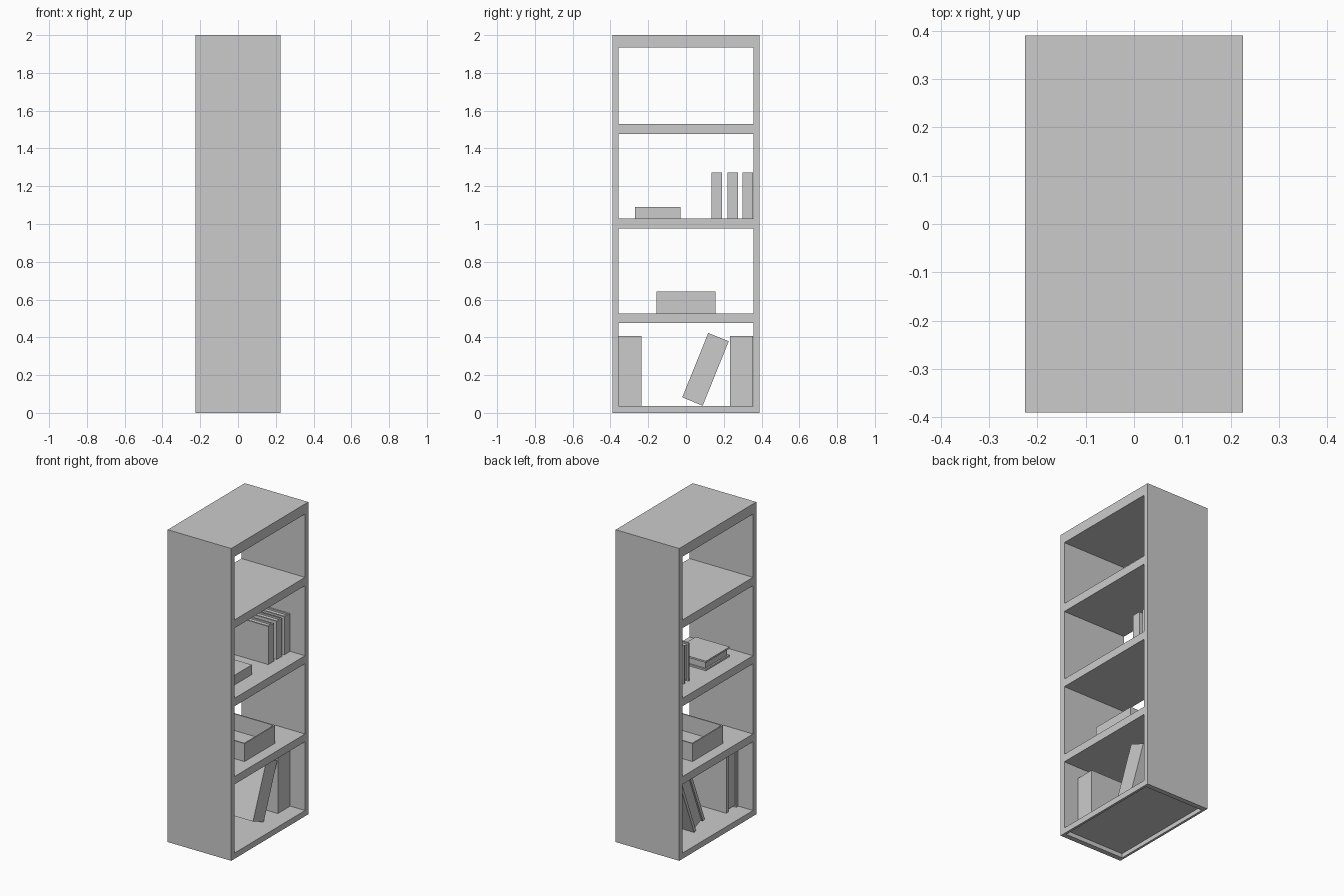
import bpy
import bmesh
import math
from mathutils import Matrix, Vector

cube = bpy.data.objects.get("Cube")
if cube:
    bpy.data.objects.remove(cube, do_unlink=True)

grey = bpy.data.materials.new("light grey")
grey.use_nodes = True
grey.diffuse_color = (0.6, 0.6, 0.6, 1)
grey.node_tree.nodes["Principled BSDF"].inputs["Base Color"].default_value = (0.6, 0.6, 0.6, 1)


def build(name, boxes, location=(0, 0, 0), tilt=0):
    """Make one object from boxes given as x, y and z ranges."""
    bm = bmesh.new()
    for ranges in boxes:
        size = [b - a for a, b in ranges]
        centre = Vector([(a + b) / 2 for a, b in ranges])
        matrix = Matrix.Translation(centre) @ Matrix.Diagonal((*size, 1))
        bmesh.ops.create_cube(bm, size=1, matrix=matrix)
    mesh = bpy.data.meshes.new(name)
    bm.to_mesh(mesh)
    bm.free()
    mesh.materials.append(grey)
    obj = bpy.data.objects.new(name, mesh)
    obj.location = location
    obj.rotation_euler.x = math.radians(tilt)
    bpy.context.collection.objects.link(obj)
    return obj


def book(name, y, z, thick, tall, tilt=0):
    """Two covers and a spine on +x, with the pages set back between them."""
    d, c, r = 0.12, thick * 0.17, 0.01
    build(name, [
        ((-d, d), (0, c), (0, tall)),
        ((-d, d), (thick - c, thick), (0, tall)),
        ((d - c, d), (c, thick - c), (0, tall)),
        ((r - d, d - c), (c, thick - c), (r, tall - r)),
    ], (0, y, z), tilt)


# Case
DEPTH, WIDTH, INNER = 0.225, 0.39, 0.357
across, between = (-DEPTH, DEPTH), (-INNER, INNER)
build("right_side_panel", [(across, (-WIDTH, -INNER), (0, 2))])
build("left_side_panel", [(across, (INNER, WIDTH), (0, 2))])
for name, low, high in (("top_board", 1.935, 2), ("upper_shelf", 1.477, 1.53),
                        ("middle_shelf", 0.977, 1.028), ("lower_shelf", 0.477, 0.527)):
    build(name, [(across, between, (low, high))])

# Bottom board, hollow underneath with a thin rail along each open side
RAIL = DEPTH - 0.015
build("bottom_board", [
    (across, between, (0.027, 0.037)),
    ((RAIL, DEPTH), between, (0, 0.027)),
    ((-DEPTH, -RAIL), between, (0, 0.027)),
])

# Books
for i, y in enumerate((0.135, 0.22, 0.298)):
    book(f"thin_book_{i + 1}", y, 1.028, 0.056, 0.244)
book("flat_book", -0.03, 1.028, 0.062, 0.24, 90)
book("thick_book_right", -0.357, 0.037, 0.121, 0.37)
book("thick_book_left", 0.232, 0.037, 0.122, 0.37)
book("leaning_book", -0.02, 0.082, 0.117, 0.368, -22)

# Open storage box
H, T, LOW, HIGH = 0.155, 0.008, 0.527, 0.642
walls = [((-H, H), (-H, H), (LOW, LOW + T))]
for a, b in ((-H, T - H), (H - T, H)):
    walls.append(((a, b), (-H, H), (LOW + T, HIGH)))
    walls.append(((T - H, H - T), (a, b), (LOW + T, HIGH)))
build("open_box", walls)
